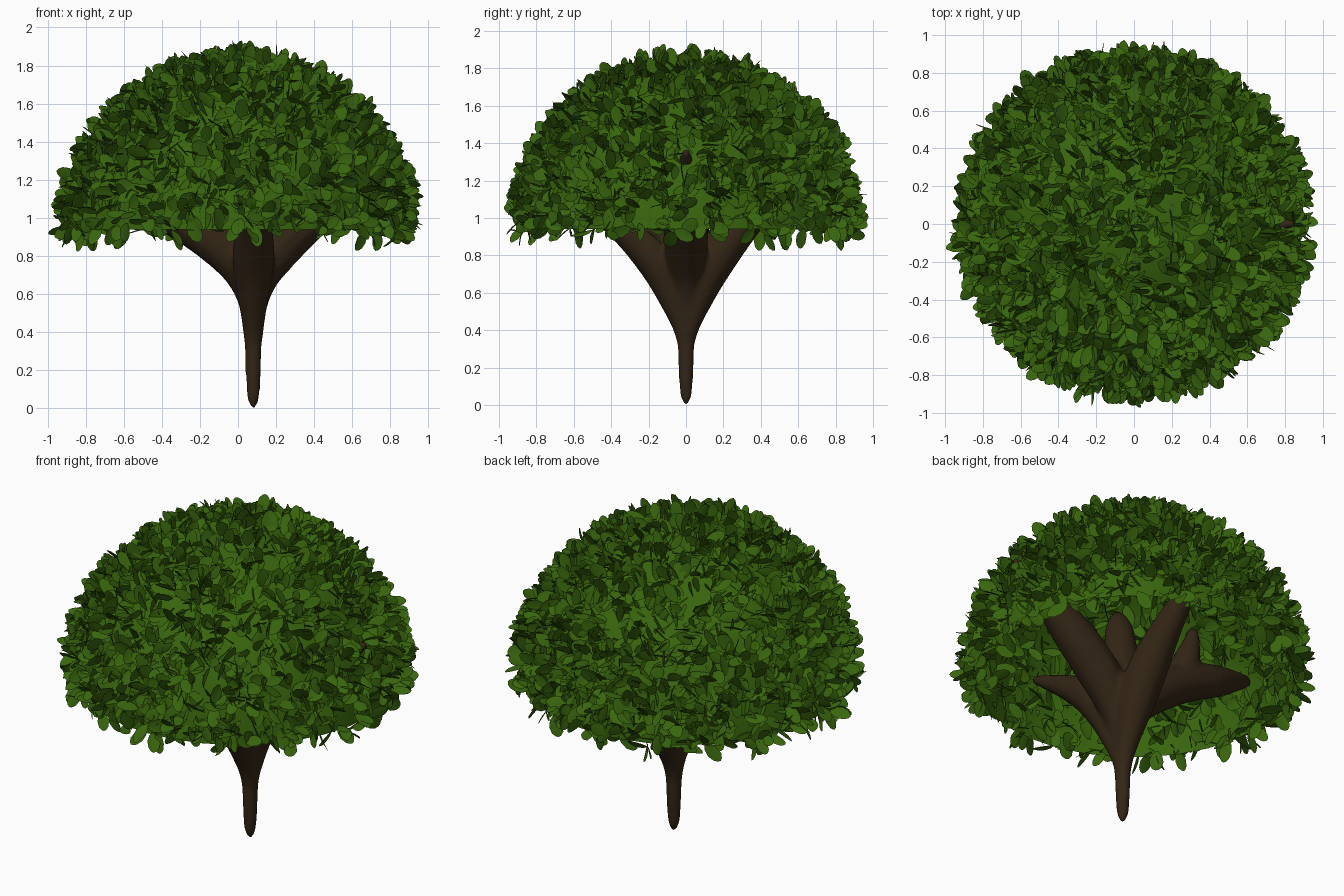
import bpy, bmesh, math, random
from mathutils import Vector

if "Cube" in bpy.data.objects:
    bpy.data.objects.remove(bpy.data.objects["Cube"])

random.seed(7)
CENTRE = Vector((0, 0, 0.94))
DOME_R = 0.875


def material(name, rgb):
    m = bpy.data.materials.new(name)
    m.diffuse_color = (*rgb, 1)
    m.use_nodes = True
    m.node_tree.nodes["Principled BSDF"].inputs["Base Color"].default_value = m.diffuse_color
    return m


bark = material("bark", (0.034, 0.019, 0.008))
green = material("leaf_green", (0.04, 0.13, 0.004))


def mesh_object(name, bm, mat):
    me = bpy.data.meshes.new(name)
    bm.to_mesh(me)
    bm.free()
    ob = bpy.data.objects.new(name, me)
    me.materials.append(mat)
    bpy.context.collection.objects.link(ob)
    return ob


# Trunk and limbs: every limb shares the lower trunk, then bends outwards (x, y, z, radius)
stem = [(0.08, 0, 0.0, 0.012), (0.08, 0, 0.03, 0.035), (0.08, 0, 0.2, 0.042),
        (0.08, 0, 0.36, 0.046)]
limbs = [
    stem + [(0.09, 0, 0.62, 0.075), (0.2, 0, 0.84, 0.125), (0.53, 0, 1.14, 0.11), (0.85, 0, 1.36, 0.02)],
    stem + [(0.07, 0, 0.62, 0.075), (-0.05, 0, 0.84, 0.125), (-0.35, 0.02, 1.03, 0.11),
            (-0.6, 0.03, 1.12, 0.09), (-0.82, -0.02, 1.22, 0.03)],
    stem + [(0.08, 0.05, 0.52, 0.07), (0.08, 0.15, 0.8, 0.125), (0.09, 0.43, 1.1, 0.075), (0.1, 0.72, 1.32, 0.03)],
    stem + [(0.08, -0.05, 0.52, 0.07), (0.08, -0.15, 0.8, 0.125), (0.09, -0.42, 1.03, 0.075), (0.1, -0.72, 1.2, 0.025)],
    [(0.08, 0, 0.6, 0.08), (0.08, 0, 0.85, 0.14), (0.06, -0.04, 1.1, 0.09),
     (0.04, -0.08, 1.28, 0.08), (0.03, -0.1, 1.36, 0.03)],
    [(-0.28, 0.02, 0.98, 0.08), (-0.35, 0.03, 1.12, 0.1), (-0.39, 0.04, 1.36, 0.025)],
]
cu = bpy.data.curves.new("trunk_paths", 'CURVE')
cu.dimensions = '3D'
cu.bevel_depth = 1.0
cu.bevel_resolution = 4
cu.use_fill_caps = True
for pts in limbs:
    sp = cu.splines.new('NURBS')
    sp.points.add(len(pts) - 1)
    for p, (x, y, z, r) in zip(sp.points, pts):
        p.co = (x, y, z, 1)
        p.radius = r
    sp.order_u = 3
    sp.use_endpoint_u = True
    sp.resolution_u = 6
trunk = bpy.data.objects.new("trunk", cu)
bpy.context.collection.objects.link(trunk)
bpy.context.view_layer.objects.active = trunk
trunk.select_set(True)
bpy.ops.object.convert(target='MESH')
trunk = bpy.context.view_layer.objects.active
trunk.name = "trunk"
trunk.data.materials.clear()
trunk.data.materials.append(bark)
rm = trunk.modifiers.new("blend", 'REMESH')
rm.mode = 'VOXEL'
rm.voxel_size = 0.013
rm.use_smooth_shade = True
sm = trunk.modifiers.new("soften", 'SMOOTH')
sm.factor = 0.5
sm.iterations = 14

# Open dome that carries the leaves
bm = bmesh.new()
bmesh.ops.create_uvsphere(bm, u_segments=32, v_segments=16, radius=DOME_R)
bmesh.ops.delete(bm, geom=[v for v in bm.verts if v.co.z < -0.01], context='VERTS')
bmesh.ops.translate(bm, verts=bm.verts, vec=CENTRE)
for f in bm.faces:
    f.smooth = True
mesh_object("canopy_dome", bm, green)


# Leaves: creased ovals scattered over the dome
def rand_dir():
    z = random.uniform(-1, 1)
    a = random.uniform(0, math.tau)
    s = math.sqrt(1 - z * z)
    return Vector((s * math.cos(a), s * math.sin(a), z))


OUTLINE = [(0.0, 0.1), (0.2, 0.7), (0.5, 1.0), (0.8, 0.8), (0.95, 0.4)]


def add_leaf(bm, base, along, side, length, width):
    up = along.cross(side)

    def pt(t, w):
        lift = up * (abs(w) * 0.08 * width - t * t * 0.06 * length)
        return bm.verts.new(base + along * (t * length) + side * (w * width / 2) + lift)

    mid = [pt(t, 0) for t, _ in OUTLINE]
    tip = pt(1.0, 0)
    for s in (1, -1):
        edge = [pt(t, s * w) for t, w in OUTLINE]
        for i in range(len(edge) - 1):
            q = [mid[i], mid[i + 1], edge[i + 1], edge[i]]
            bm.faces.new(q if s < 0 else q[::-1])
        q = [mid[-1], tip, edge[-1]]
        bm.faces.new(q if s < 0 else q[::-1])


bm = bmesh.new()
for _ in range(3300):
    z = random.uniform(-0.01, 1)
    a = random.uniform(0, math.tau)
    s = math.sqrt(1 - z * z)
    n = Vector((s * math.cos(a), s * math.sin(a), z))
    along = (n * 0.4 + rand_dir()).normalized()
    side = along.cross(rand_dir()).normalized()
    base = CENTRE + n * (DOME_R + random.uniform(-0.02, 0.01))
    length = random.uniform(0.105, 0.13)
    add_leaf(bm, base, along, side, length, length * random.uniform(0.52, 0.64))
for f in bm.faces:
    f.smooth = True
mesh_object("leaves", bm, green)
